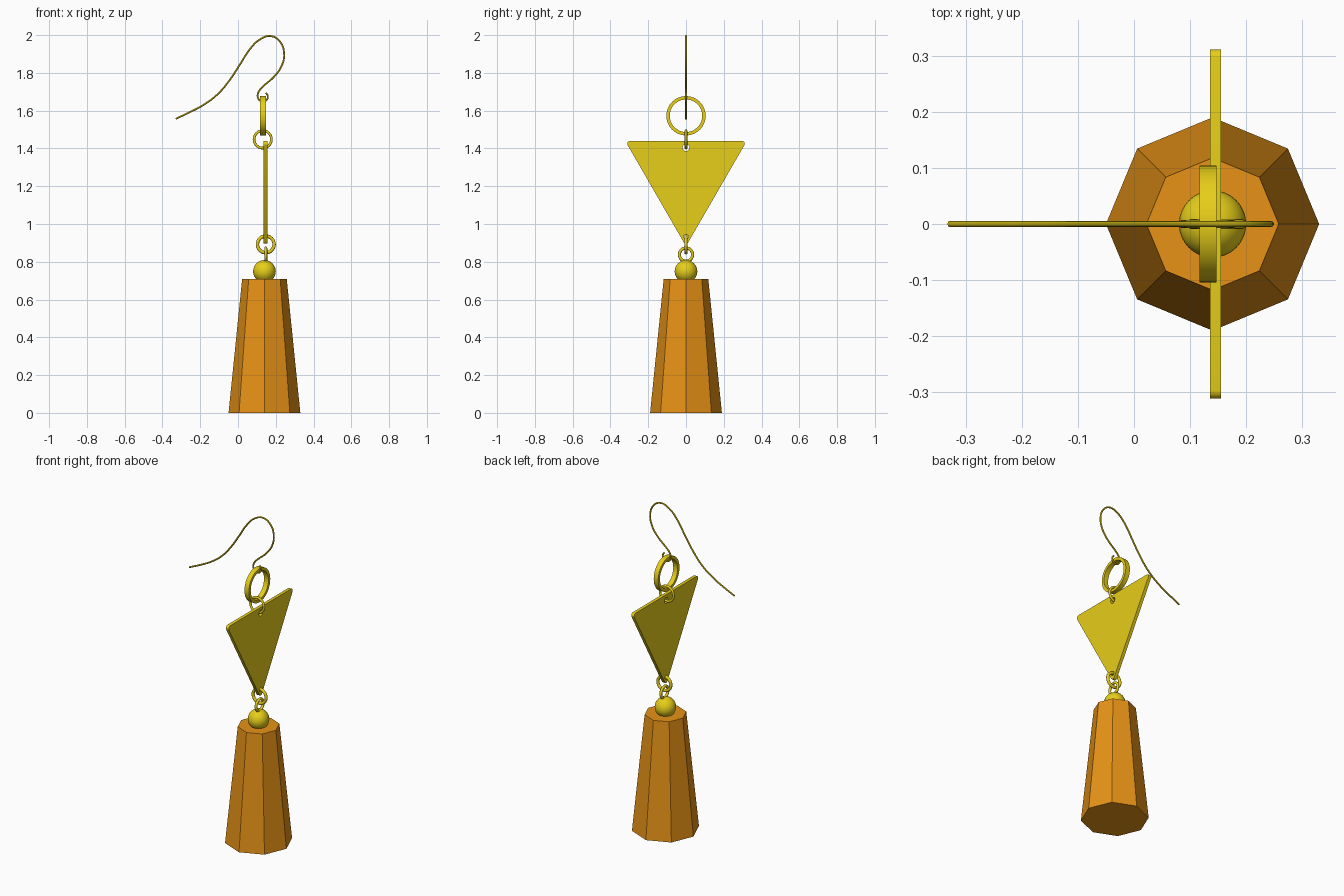
import bpy
from math import pi, cos, sin, radians

if "Cube" in bpy.data.objects:
    bpy.data.objects.remove(bpy.data.objects["Cube"])


def material(name, rgb):
    m = bpy.data.materials.new(name)
    m.diffuse_color = (*rgb, 1)
    m.use_nodes = True
    m.node_tree.nodes["Principled BSDF"].inputs["Base Color"].default_value = m.diffuse_color
    return m


GOLD = material("gold", (0.80, 0.62, 0.01))
AMBER = material("amber", (0.80, 0.29, 0.008))


def finish(name, mat, smooth=True):
    ob = bpy.context.object
    ob.name = name
    ob.data.materials.append(mat)
    if smooth:
        bpy.ops.object.shade_smooth_by_angle(angle=radians(35))
    return ob


def curve_object(curve):
    ob = bpy.data.objects.new(curve.name, curve)
    bpy.context.collection.objects.link(ob)
    bpy.ops.object.select_all(action='DESELECT')
    ob.select_set(True)
    bpy.context.view_layer.objects.active = ob
    return ob


def wire_ring(name, x, z, outer, wire, rotation):
    bpy.ops.mesh.primitive_torus_add(location=(x, 0, z), rotation=rotation,
                                     major_radius=outer - wire, minor_radius=wire,
                                     major_segments=48, minor_segments=12)
    finish(name, GOLD)


def circle(r, cz, n=24):
    return [(r * cos(2 * pi * i / n), cz + r * sin(2 * pi * i / n)) for i in range(n)]


def plate(name, outlines, x, thickness):
    # flat outline in the YZ plane, inner outlines become holes
    c = bpy.data.curves.new(name, 'CURVE')
    c.dimensions = '2D'
    c.fill_mode = 'BOTH'
    c.extrude = thickness / 2
    for pts in outlines:
        s = c.splines.new('POLY')
        s.points.add(len(pts) - 1)
        for p, (u, v) in zip(s.points, pts):
            p.co = (u, v, 0, 1)
        s.use_cyclic_u = True
    ob = curve_object(c)
    ob.location.x = x
    ob.rotation_euler = (pi / 2, 0, pi / 2)
    bpy.ops.object.convert(target='MESH')
    finish(name, GOLD)


ACROSS_Y = (pi / 2, 0, 0)   # ring lies in XZ
ACROSS_X = (0, pi / 2, 0)   # ring lies in YZ

# Faceted pendant
bpy.ops.mesh.primitive_cone_add(vertices=8, radius1=0.19, radius2=0.118, depth=0.71,
                                location=(0.14, 0, 0.355))
finish("pendant", AMBER, smooth=False)

# Bead on top of the pendant
bpy.ops.mesh.primitive_uv_sphere_add(segments=32, ring_count=16, radius=0.06,
                                     location=(0.14, 0, 0.749))
finish("bead", GOLD)

# Connecting links
wire_ring("bead_link", 0.147, 0.838, 0.043, 0.008, ACROSS_X)
wire_ring("lower_link", 0.147, 0.892, 0.053, 0.009, ACROSS_Y)
wire_ring("upper_link", 0.131, 1.448, 0.053, 0.007, ACROSS_Y)

# Triangle plate with rounded corners and two holes
R, r, cz = 0.372, 0.015, 1.254
triangle = []
for corner in (30, 150, 270):
    a = radians(corner)
    for k in range(7):
        b = a + radians(-60 + 20 * k)
        triangle.append(((R - 2 * r) * cos(a) + r * cos(b),
                         cz + (R - 2 * r) * sin(a) + r * sin(b)))
plate("triangle_plate", [triangle, circle(0.018, 1.404), circle(0.012, 0.933)], 0.145, 0.02)

# Flat band ring
plate("band_ring", [circle(0.104, 1.573, 64), circle(0.086, 1.573, 64)], 0.132, 0.03)

# Ear hook with a small eye around the band ring
path = [(-0.33, 1.557), (-0.257, 1.591), (-0.177, 1.634), (-0.108, 1.687), (-0.045, 1.761),
        (0.008, 1.841), (0.061, 1.923), (0.114, 1.976), (0.172, 1.995), (0.22, 1.968),
        (0.244, 1.905), (0.23, 1.835), (0.188, 1.777), (0.14, 1.735), (0.111, 1.703),
        (0.104, 1.676), (0.114, 1.655), (0.131, 1.647), (0.15, 1.655), (0.158, 1.676),
        (0.148, 1.695)]
c = bpy.data.curves.new("ear_hook", 'CURVE')
c.dimensions = '3D'
c.bevel_depth = 0.005
c.bevel_resolution = 3
c.use_fill_caps = True
s = c.splines.new('BEZIER')
s.resolution_u = 6
s.bezier_points.add(len(path) - 1)
for p, (x, z) in zip(s.bezier_points, path):
    p.co = (x, 0, z)
    p.handle_left_type = p.handle_right_type = 'AUTO'
curve_object(c)
bpy.ops.object.convert(target='MESH')
finish("ear_hook", GOLD)
